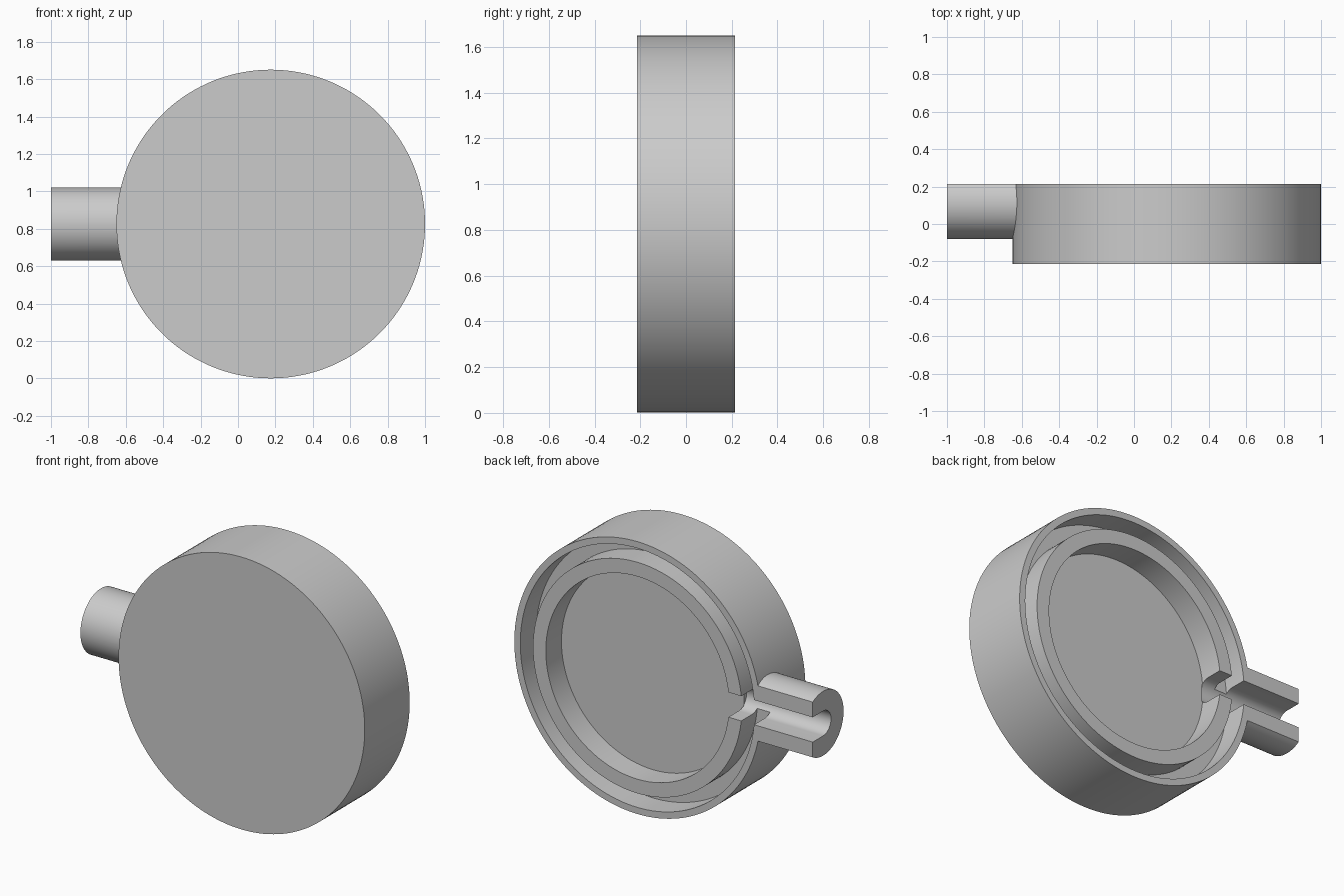
import bpy
import bmesh
from math import cos, sin, pi, radians, asin
from mathutils import Vector, Matrix

if "Cube" in bpy.data.objects:
    bpy.data.objects.remove(bpy.data.objects["Cube"], do_unlink=True)

CX, CZ = 0.175, 0.826           # centre of the round housing
FRONT, BACK, FLOOR = -0.215, 0.215, 0.065
R_OUT, R_RIM, R_RING, R_WELL = 0.825, 0.785, 0.70, 0.614
PIPE_Y, PIPE_R, BORE_R = 0.115, 0.195, 0.075

grey = bpy.data.materials.new("plain grey")
grey.use_nodes = True
grey.diffuse_color = (0.6, 0.6, 0.6, 1)
grey.node_tree.nodes["Principled BSDF"].inputs["Base Color"].default_value = (0.6, 0.6, 0.6, 1)


def make_object(name, bm):
    bmesh.ops.recalc_face_normals(bm, faces=bm.faces)
    mesh = bpy.data.meshes.new(name)
    bm.to_mesh(mesh)
    bm.free()
    mesh.materials.append(grey)
    obj = bpy.data.objects.new(name, mesh)
    bpy.context.collection.objects.link(obj)
    return obj


def lathe(name, profile, steps=144):
    """Revolve (radius, y) points about the housing axis."""
    bm = bmesh.new()
    verts = [bm.verts.new((CX + r, y, CZ)) for r, y in profile]
    edges = [bm.edges.new(pair) for pair in zip(verts, verts[1:])]
    bmesh.ops.spin(bm, geom=verts + edges, cent=(CX, 0, CZ), axis=(0, 1, 0),
                   angle=2 * pi, steps=steps)
    bmesh.ops.remove_doubles(bm, verts=bm.verts, dist=1e-4)
    return make_object(name, bm)


def extrude_x(name, section, x0, x1):
    """Extrude a (y, z) section along x."""
    bm = bmesh.new()
    face = bm.faces.new([bm.verts.new((x0, y, z)) for y, z in section])
    new = bmesh.ops.extrude_face_region(bm, geom=[face])["geom"]
    bmesh.ops.translate(bm, vec=(x1 - x0, 0, 0),
                        verts=[v for v in new if isinstance(v, bmesh.types.BMVert)])
    return make_object(name, bm)


def arc(radius, start, end, steps):
    """Arc about the pipe axis; angle zero points to the back."""
    angles = [start + (end - start) * i / steps for i in range(steps + 1)]
    return [(PIPE_Y + radius * cos(a), CZ + radius * sin(a)) for a in angles]


def cut(obj, cutter):
    cutter.hide_render = True
    mod = obj.modifiers.new("cut", 'BOOLEAN')
    mod.operation = 'DIFFERENCE'
    mod.solver = 'EXACT'
    mod.object = cutter
    bpy.context.view_layer.objects.active = obj
    bpy.ops.object.modifier_apply(modifier=mod.name)
    bpy.data.objects.remove(cutter, do_unlink=True)


def smooth(obj):
    bpy.ops.object.select_all(action='DESELECT')
    obj.select_set(True)
    bpy.context.view_layer.objects.active = obj
    bpy.ops.object.shade_smooth_by_angle(angle=radians(30))


# Round housing: closed front, outer rim, groove, inner ring and shallow well
housing = lathe("housing", [
    (0, FRONT), (R_OUT, FRONT), (R_OUT, BACK), (R_RIM, BACK), (R_RIM, FLOOR),
    (R_RING, FLOOR), (R_RING, BACK), (R_WELL, BACK), (R_WELL, FLOOR), (0, FLOOR)])

# U-shaped channel through the rim and ring
channel = arc(BORE_R, pi / 2, 3 * pi / 2, 24)
slot = [(BACK + 0.1, CZ + BORE_R)] + channel + [(BACK + 0.1, CZ - BORE_R)]
cut(housing, extrude_x("slot_cutter", slot, -0.8, CX - R_WELL + 0.005))

# Side pipe: round outside, flat at the back, with the same open channel
flat = pi / 2 - asin((BACK - PIPE_Y) / PIPE_R)
section = (arc(PIPE_R, flat, 2 * pi - flat, 64)
           + [(BACK, CZ - BORE_R)] + channel[::-1] + [(BACK, CZ + BORE_R)])
pipe = extrude_x("side_pipe", section, -1.0, -0.55)
cut(pipe, lathe("pipe_trimmer", [(0, -0.5), (R_OUT - 0.01, -0.5),
                                 (R_OUT - 0.01, 0.5), (0, 0.5)]))

for part in (housing, pipe):
    smooth(part)
